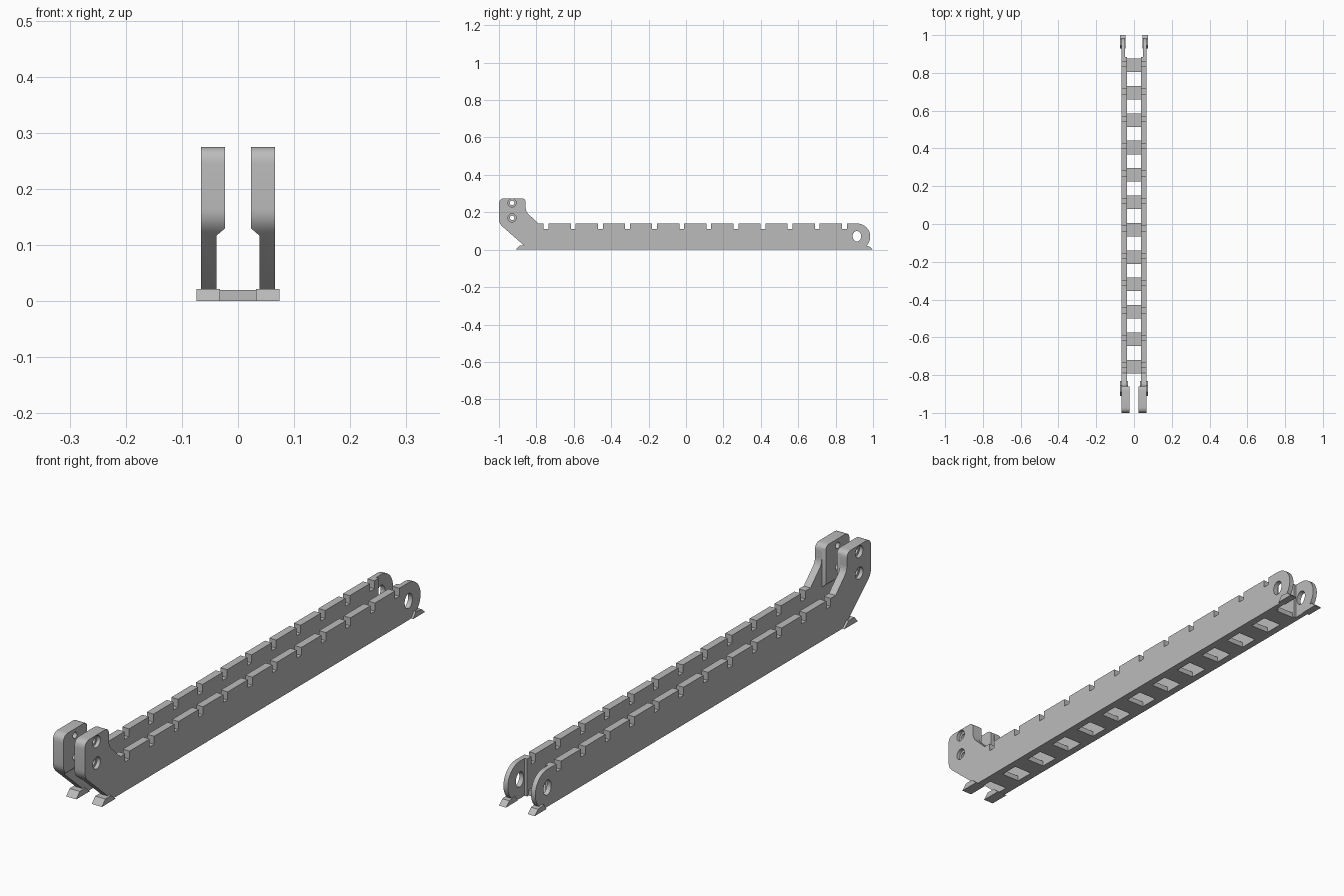
import bpy, bmesh, math
from mathutils import Vector

cube = bpy.data.objects.get("Cube")
if cube:
    bpy.data.objects.remove(cube, do_unlink=True)

grey = bpy.data.materials.new("plain grey")
grey.use_nodes = True
grey.diffuse_color = (0.5, 0.5, 0.5, 1)
grey.node_tree.nodes["Principled BSDF"].inputs["Base Color"].default_value = (0.5, 0.5, 0.5, 1)


def prism(name, outline, axis, lo, hi):
    """Extrude a 2D outline along x (outline is y,z) or y (outline is x,z)."""
    bm = bmesh.new()
    place = (lambda p: (lo, p[0], p[1])) if axis == "x" else (lambda p: (p[0], lo, p[1]))
    face = bm.faces.new([bm.verts.new(place(p)) for p in outline])
    ext = bmesh.ops.extrude_face_region(bm, geom=[face])
    step = Vector((hi - lo, 0, 0)) if axis == "x" else Vector((0, hi - lo, 0))
    bmesh.ops.translate(bm, vec=step, verts=[g for g in ext["geom"] if isinstance(g, bmesh.types.BMVert)])
    bmesh.ops.recalc_face_normals(bm, faces=bm.faces)
    mesh = bpy.data.meshes.new(name)
    bm.to_mesh(mesh)
    bm.free()
    mesh.materials.append(grey)
    obj = bpy.data.objects.new(name, mesh)
    bpy.context.scene.collection.objects.link(obj)
    return obj


def rect(a0, a1, b0, b1):
    return [(a0, b0), (a1, b0), (a1, b1), (a0, b1)]


def ellipse(cy, cz, ry, rz, n=32):
    return [(cy + ry * math.cos(2 * math.pi * i / n), cz + rz * math.sin(2 * math.pi * i / n)) for i in range(n)]


def rounded(prev, corner, nxt, r, n=6):
    """Curve that eases a corner, starting and ending r away from it."""
    p, c, q = Vector(prev), Vector(corner), Vector(nxt)
    a, b = c + (p - c).normalized() * r, c + (q - c).normalized() * r
    return [tuple(a * (1 - t) ** 2 + c * 2 * t * (1 - t) + b * t * t) for t in (i / n for i in range(n + 1))]


def activate(obj):
    bpy.ops.object.select_all(action="DESELECT")
    obj.select_set(True)
    bpy.context.view_layer.objects.active = obj


def cut(obj, cutter):
    mod = obj.modifiers.new("cut", "BOOLEAN")
    mod.operation, mod.solver, mod.object = "DIFFERENCE", "EXACT", cutter
    activate(obj)
    bpy.ops.object.modifier_apply(modifier=mod.name)
    bpy.data.objects.remove(cutter, do_unlink=True)


def mirror(obj):
    mod = obj.modifiers.new("mirror", "MIRROR")
    activate(obj)
    bpy.ops.object.modifier_apply(modifier=mod.name)


PITCH, COUNT = 0.145, 12
TOP, OUTER, INNER, HEAD_INNER = 0.14, 0.066, 0.038, 0.023

# Side plate outline: raised head, sloped neck, notched top edge, round tail
corners = [((-0.857, 0.205), 0.02), ((-0.857, 0.275), 0.025), ((-1, 0.275), 0.03),
           ((-1, 0.14), 0.025), ((-0.84, 0), 0.02)]
path = [(-0.79, TOP)] + [c for c, r in corners] + [(0.5, 0)]
outline = []
for i, (c, r) in enumerate(corners):
    outline += rounded(path[i], c, path[i + 2], r)
for i in range(25):
    a = -math.pi / 2 + math.pi * i / 24
    outline.append((0.915 + 0.07 * math.cos(a), 0.07 + 0.07 * math.sin(a)))
for i in reversed(range(COUNT)):
    y = -0.748 + PITCH * i
    outline += [(y + 0.013, TOP), (y + 0.013, 0.11), (y - 0.013, 0.11), (y - 0.013, TOP)]
outline.append((-0.79, TOP))
plate = prism("side_plates", outline, "x", HEAD_INNER, OUTER)

# Thin the plate behind and below the head, and again at the tail
cut(plate, prism("head_chamfer", [(0.01, -0.01), (INNER, -0.01), (INNER, 0.117), (0.01, 0.141)], "y", -1.1, 1.1))
cut(plate, prism("wall_thinning", rect(0, INNER, -0.02, 0.4), "y", -0.859, 1.1))
cut(plate, prism("tail_thinning", rect(0, 0.048, -0.02, 0.4), "y", 0.885, 1.1))

# Counterbored head holes and the oval tail hole
for z in (0.17, 0.25):
    cut(plate, prism("bore", ellipse(-0.93, z, 0.012, 0.012), "x", 0, 0.1))
    cut(plate, prism("counterbore", ellipse(-0.93, z, 0.022, 0.022), "x", 0.052, 0.1))
cut(plate, prism("tail_bore", ellipse(0.914, 0.072, 0.023, 0.028), "x", 0, 0.1))
mirror(plate)
activate(plate)
bpy.ops.object.shade_smooth_by_angle(angle=math.radians(30))

# Wedge feet at both ends
front = prism("front_feet", [(-0.91, 0), (-0.89, 0.022), (-0.855, 0.022), (-0.83, 0)], "x", 0.032, 0.074)
back = prism("back_feet", [(0.93, 0), (0.945, 0.022), (0.98, 0.018), (1, 0)], "x", 0.045, 0.074)
for foot in (front, back):
    mirror(foot)

# Floor bars joining the two plates
for i in range(COUNT):
    y = -0.755 + PITCH * i
    prism(f"floor_bar_{i + 1}", rect(-0.04, 0.04, 0, 0.02), "y", y - 0.036, y + 0.036)
